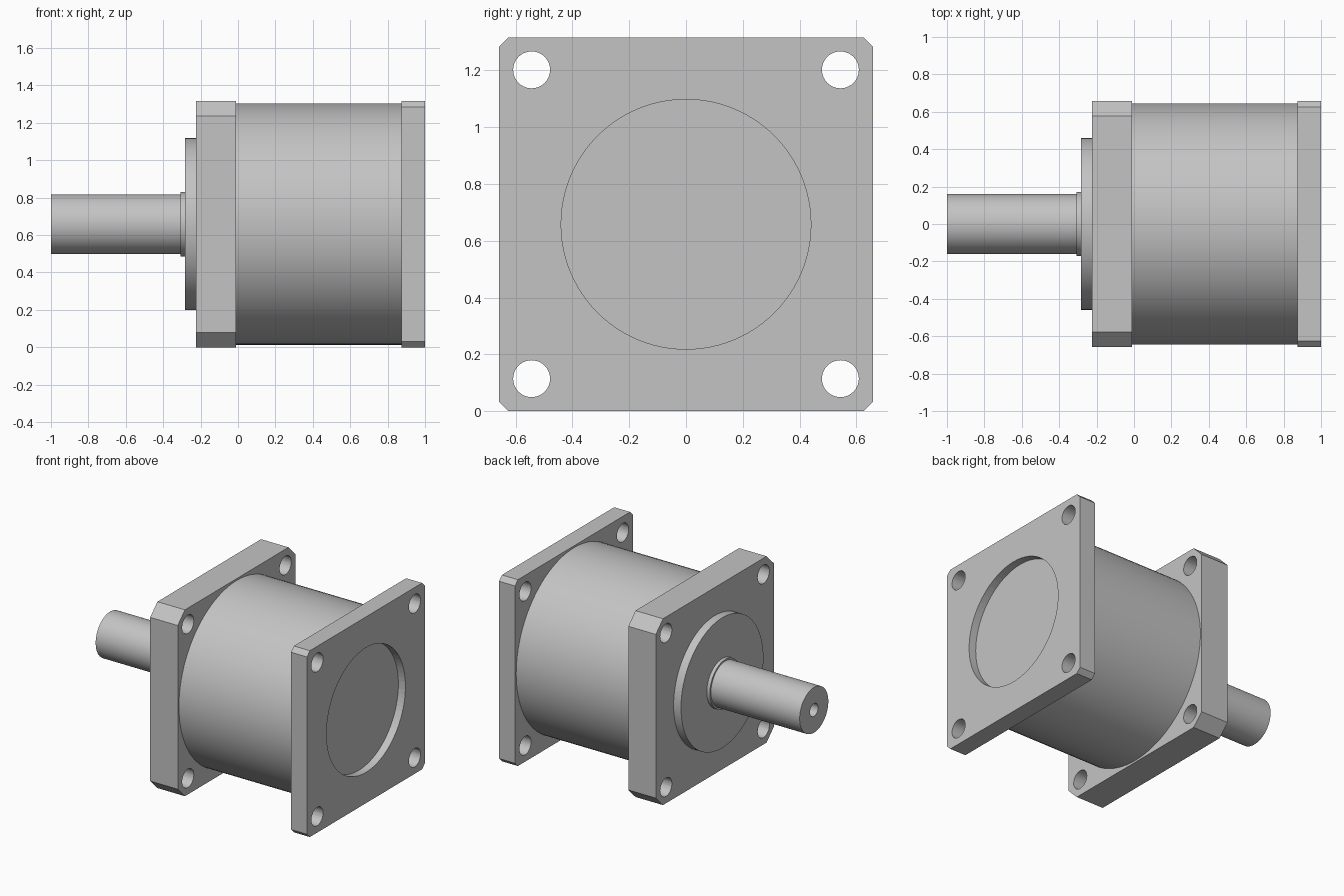
import bpy
import bmesh
from math import radians
from mathutils import Matrix, Vector

if "Cube" in bpy.data.objects:
    bpy.data.objects.remove(bpy.data.objects["Cube"], do_unlink=True)

HALF = 0.658            # half the flange width, also the axis height
HOLE_AT, HOLE_R = 0.544, 0.065

steel = bpy.data.materials.new("Steel grey")
steel.use_nodes = True
GREY = (0.55, 0.55, 0.55, 1)
steel.diffuse_color = GREY
steel.node_tree.nodes["Principled BSDF"].inputs["Base Color"].default_value = GREY


def finish(name, bm):
    bmesh.ops.recalc_face_normals(bm, faces=bm.faces)
    mesh = bpy.data.meshes.new(name)
    bm.to_mesh(mesh)
    bm.free()
    mesh.materials.append(steel)
    obj = bpy.data.objects.new(name, mesh)
    bpy.context.collection.objects.link(obj)
    return obj


def smooth(obj):
    bpy.ops.object.select_all(action="DESELECT")
    obj.select_set(True)
    bpy.context.view_layer.objects.active = obj
    bpy.ops.object.shade_smooth_by_angle(angle=radians(30))


def lathe(name, profile, steps=96):
    """Turn (x, radius) points around the shaft axis."""
    bm = bmesh.new()
    verts = [bm.verts.new((x, 0, HALF + r)) for x, r in profile]
    edges = [bm.edges.new(pair) for pair in zip(verts, verts[1:])]
    bmesh.ops.spin(bm, geom=verts + edges, cent=(0, 0, HALF), axis=(1, 0, 0),
                   angle=radians(360), steps=steps)
    bmesh.ops.remove_doubles(bm, verts=bm.verts, dist=1e-5)
    obj = finish(name, bm)
    smooth(obj)
    return obj


def add_cylinder(bm, x0, x1, y, z, radius, segments):
    place = Matrix.Translation(((x0 + x1) / 2, y, z)) @ Matrix.Rotation(radians(90), 4, "Y")
    bmesh.ops.create_cone(bm, cap_ends=True, segments=segments, radius1=radius,
                          radius2=radius, depth=x1 - x0, matrix=place)


def flange(name, x0, x1, chamfer, recess=None):
    """Square plate with cut corners, bolt holes and an optional round recess."""
    bm = bmesh.new()
    c = HALF - chamfer
    outline = [(HALF, c), (c, HALF), (-c, HALF), (-HALF, c),
               (-HALF, -c), (-c, -HALF), (c, -HALF), (HALF, -c)]
    face = bm.faces.new([bm.verts.new((x0, y, HALF + z)) for y, z in outline])
    ext = bmesh.ops.extrude_face_region(bm, geom=[face], use_keep_orig=True)
    bmesh.ops.translate(bm, vec=Vector((x1 - x0, 0, 0)),
                        verts=[v for v in ext["geom"] if isinstance(v, bmesh.types.BMVert)])
    plate = finish(name, bm)

    cut = bmesh.new()
    for y in (-HOLE_AT, HOLE_AT):
        for z in (-HOLE_AT, HOLE_AT):
            add_cylinder(cut, x0 - 0.1, x1 + 0.1, y, HALF + z, HOLE_R, 40)
    if recess:
        radius, depth = recess
        add_cylinder(cut, x1 - depth, x1 + 0.1, 0, HALF, radius, 96)
    cutter = finish(name + "_cutter", cut)
    cutter.hide_render = True

    mod = plate.modifiers.new("Holes", "BOOLEAN")
    mod.operation = "DIFFERENCE"
    mod.solver = "EXACT"
    mod.object = cutter
    smooth(plate)
    bpy.ops.object.modifier_move_to_index(modifier=mod.name, index=0)
    bpy.ops.object.modifier_apply(modifier=mod.name)
    bpy.data.objects.remove(cutter, do_unlink=True)
    smooth(plate)
    return plate


# Flanges at both ends of the housing
flange("output_flange", -0.225, -0.01, 0.08)
flange("input_flange", 0.875, 1.0, 0.032, recess=(0.44, 0.055))

# Round housing and raised pilot disc
lathe("housing", [(-0.01, 0), (-0.01, 0.645), (0.875, 0.645), (0.875, 0)])
lathe("pilot_disc", [(-0.225, 0), (-0.225, 0.46), (-0.283, 0.46), (-0.283, 0)])

# Shaft with its shoulder and a centre bore in the end
lathe("shaft_collar", [(-0.283, 0), (-0.283, 0.172), (-0.307, 0.172), (-0.307, 0)], 64)
lathe("output_shaft", [(-0.307, 0), (-0.307, 0.16), (-1, 0.16), (-1, 0.045),
                       (-0.75, 0.045), (-0.72, 0)], 64)
